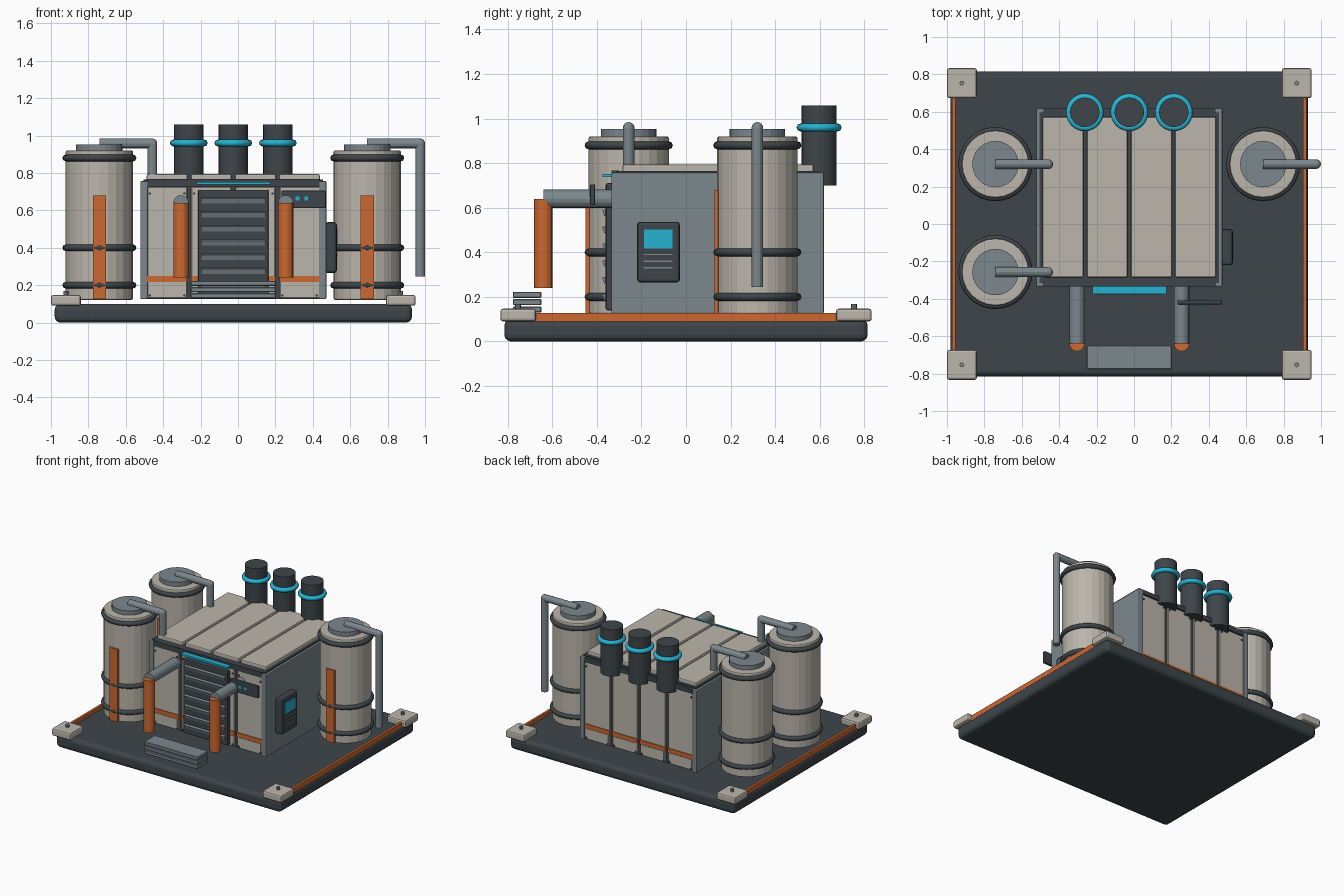
import bpy
from math import pi, cos, sin

if "Cube" in bpy.data.objects:
    bpy.data.objects.remove(bpy.data.objects["Cube"])

CX = -0.025  # centre line of the building


def material(name, rgb):
    m = bpy.data.materials.new(name)
    m.diffuse_color = (*rgb, 1)
    m.use_nodes = True
    m.node_tree.nodes["Principled BSDF"].inputs["Base Color"].default_value = m.diffuse_color
    return m


CREAM = material("cream", (0.50, 0.47, 0.41))
DARK = material("dark", (0.048, 0.060, 0.067))
GREY = material("grey", (0.20, 0.245, 0.265))
ORANGE = material("orange", (0.60, 0.14, 0.03))
CYAN = material("cyan", (0.02, 0.45, 0.65))


def finish(name, mat, bevel=0, segments=2):
    ob = bpy.context.object
    ob.name = name
    ob.data.materials.append(mat)
    if bevel:
        b = ob.modifiers.new("bevel", 'BEVEL')
        b.width, b.segments = bevel, segments
        b.limit_method, b.angle_limit = 'ANGLE', 0.7
    return ob


def box(name, mat, x, y, z, bevel=0, segments=2):
    """Box from (min, max) pairs."""
    bpy.ops.mesh.primitive_cube_add(size=1)
    ob = finish(name, mat, bevel, segments)
    for i, (a, b) in enumerate((x, y, z)):
        ob.location[i] = (a + b) / 2
        for v in ob.data.vertices:
            v.co[i] *= b - a
    return ob


def cyl(name, mat, r, start, end, sides=24, bevel=0):
    """Axis-aligned cylinder between two points."""
    d = [b - a for a, b in zip(start, end)]
    axis = max(range(3), key=lambda i: abs(d[i]))
    rot = ((0, pi / 2, 0), (pi / 2, 0, 0), (0, 0, 0))[axis]
    bpy.ops.mesh.primitive_cylinder_add(
        vertices=sides, radius=r, depth=abs(d[axis]), rotation=rot,
        location=[(a + b) / 2 for a, b in zip(start, end)])
    return finish(name, mat, bevel)


def ring(name, mat, major, minor, loc):
    bpy.ops.mesh.primitive_torus_add(major_radius=major, minor_radius=minor,
                                     major_segments=32, minor_segments=8, location=loc)
    ob = finish(name, mat)
    bpy.ops.object.shade_smooth_by_angle(angle=1.0)
    return ob


# base slab, corner pads with bolts, side light strips
box("base_slab", DARK, (CX - 0.955, CX + 0.955), (-0.815, 0.815), (0, 0.10), 0.03, 3)
for sx in (-1, 1):
    x = CX + sx * 0.938
    box("side_strip", ORANGE, (x - 0.009, x + 0.009), (-0.70, 0.70), (0.09, 0.128))
    for sy in (-1, 1):
        x, y = CX + sx * 0.895, sy * 0.753
        box("corner_pad", CREAM, (x - 0.08, x + 0.08), (y - 0.08, y + 0.08), (0.09, 0.147), 0.012)
        cyl("corner_bolt", GREY, 0.013, (x, y, 0.14), (x, y, 0.168), 8)

# main housing: dark core, grey side walls
box("housing_core", DARK, (CX - 0.48, CX + 0.48), (-0.315, 0.595), (0.125, 0.765))
for sx in (-1, 1):
    x = CX + sx * 0.477
    box("side_wall", GREY, (x - 0.02, x + 0.02), (-0.335, 0.618), (0.125, 0.757), 0.006)
box("front_header", DARK, (CX - 0.46, CX + 0.46), (-0.335, -0.30), (0.725, 0.767))
box("rear_header", DARK, (CX - 0.46, CX + 0.46), (0.58, 0.617), (0.725, 0.757))

# cladding in four columns: roof, front and back
for i in range(4):
    x = CX + (i - 1.5) * 0.236
    span = (x - 0.107, x + 0.107)
    box("roof_panel", CREAM, (x - 0.109, x + 0.109), (-0.285, 0.573), (0.75, 0.793), 0.008)
    for tag, sy, face in (("front", -1, -0.328), ("rear", 1, 0.607)):
        def depth(a, b):
            return tuple(sorted((face + sy * a, face + sy * b)))
        box(tag + "_panel", CREAM, span, depth(-0.02, 0), (0.13, 0.725), 0.004, 1)
        box(tag + "_stripe", ORANGE, span, depth(-0.01, 0.006), (0.218, 0.25))
        box(tag + "_kick_plate", CREAM, (x - 0.095, x + 0.095), depth(-0.01, 0.004), (0.155, 0.215))
        for rx in (-0.092, 0.092):
            for rz in (0.145, 0.69):
                cyl("panel_rivet", DARK, 0.007, (x + rx, face - sy * 0.01, rz),
                    (x + rx, face + sy * 0.006, rz), 8)

# louvred intake door and light bar
box("louver_frame", DARK, (CX - 0.188, CX + 0.188), (-0.36, -0.32), (0.14, 0.71), 0.008)
for i in range(7):
    z = 0.655 - i * 0.0755
    slat = box("louver_slat", GREY, (CX - 0.172, CX + 0.172), (-0.372, -0.345), (z - 0.014, z + 0.014))
    slat.rotation_euler.x = 0.35
box("light_bar", CYAN, (CX - 0.198, CX + 0.198), (-0.375, -0.33), (0.738, 0.752))

# indicator plate
box("indicator_plate", DARK, (0.232, 0.47), (-0.43, -0.408), (0.612, 0.705), 0.005)
for x in (0.318, 0.365):
    box("indicator_lamp", CYAN, (x - 0.01, x + 0.01), (-0.435, -0.425), (0.652, 0.675))

# front intake pipes with orange down pipes
for sx in (-1, 1):
    x = CX + sx * 0.28
    cyl("intake_pipe", GREY, 0.041, (x, -0.30, 0.64), (x, -0.64, 0.64), 16)
    cyl("intake_down_pipe", ORANGE, 0.041, (x, -0.64, 0.24), (x, -0.64, 0.64), 16)

# front step made of three slabs
for i in range(3):
    z = 0.13 + i * 0.033
    box("step_slab", GREY, (CX - 0.228, CX + 0.228), (-0.777, -0.648), (z, z + 0.027), 0.004, 1)

# control box on the right wall
box("control_box", DARK, (0.465, 0.528), (-0.22, -0.027), (0.265, 0.537), 0.014)
box("control_screen", CYAN, (0.52, 0.532), (-0.188, -0.06), (0.418, 0.502))
for z in (0.39, 0.36, 0.33):
    box("control_slot", GREY, (0.52, 0.531), (-0.19, -0.06), (z - 0.003, z + 0.003))

# exhaust stacks along the back
for i in (-1, 0, 1):
    x, y = CX + i * 0.238, 0.597
    cyl("exhaust_stack", DARK, 0.079, (x, y, 0.70), (x, y, 1.058), 24)
    ring("exhaust_ring", CYAN, 0.083, 0.018, (x, y, 0.96))

# storage tanks with bands, cap, stripe and overflow pipe
for x, y in ((CX - 0.716, 0.32), (CX - 0.716, -0.257), (CX + 0.716, 0.32)):
    cyl("tank_shell", CREAM, 0.18, (x, y, 0.122), (x, y, 0.92), 24, 0.008)
    cyl("tank_cap", GREY, 0.124, (x, y, 0.91), (x, y, 0.953), 24)
    for z in (0.20, 0.40, 0.88):
        ring("tank_band", DARK, 0.18, 0.018, (x, y, z))
    box("tank_stripe", ORANGE, (x - 0.035, x + 0.035), (y - 0.193, y - 0.16), (0.125, 0.68))
    cyl("tank_pipe", GREY, 0.026, (x, y, 0.958), (x + 0.283, y, 0.958), 12)
    cyl("tank_down_pipe", GREY, 0.026, (x + 0.283, y, 0.245), (x + 0.283, y, 0.958), 12)
    bpy.ops.mesh.primitive_uv_sphere_add(segments=12, ring_count=8, radius=0.026,
                                         location=(x + 0.283, y, 0.958))
    finish("tank_pipe_elbow", GREY)
